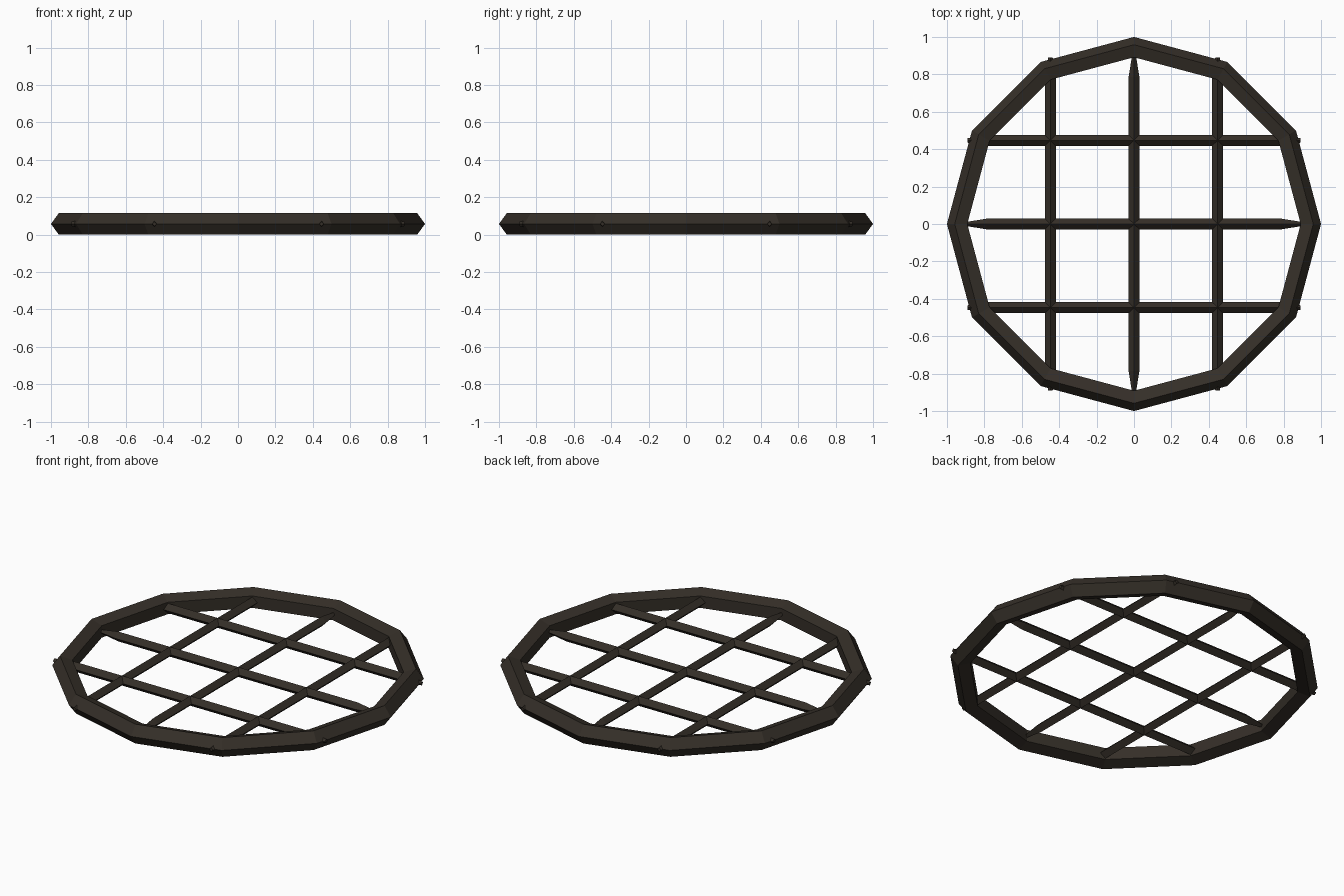
import bpy, bmesh
from math import cos, sin, pi

if "Cube" in bpy.data.objects:
    bpy.data.objects.remove(bpy.data.objects["Cube"])

Z = 0.057          # mid height of the grate
R_TUBE = 0.06      # pentagonal rim section radius

mat = bpy.data.materials.new("dark_iron")
mat.diffuse_color = (0.035, 0.028, 0.021, 1)
mat.use_nodes = True
mat.node_tree.nodes["Principled BSDF"].inputs["Base Color"].default_value = mat.diffuse_color


def make_object(name, bm):
    bmesh.ops.recalc_face_normals(bm, faces=bm.faces)
    mesh = bpy.data.meshes.new(name)
    bm.to_mesh(mesh)
    bm.free()
    mesh.materials.append(mat)
    obj = bpy.data.objects.new(name, mesh)
    bpy.context.collection.objects.link(obj)
    return obj


def skin(bm, rings, closed):
    """Join matching vertex loops with quads."""
    n = len(rings[0])
    for i in range(len(rings) if closed else len(rings) - 1):
        a, b = rings[i], rings[(i + 1) % len(rings)]
        for j in range(n):
            k = (j + 1) % n
            bm.faces.new((a[j], a[k], b[k], b[j]))


# Twelve-sided rim with a five-sided section, point outward
bm = bmesh.new()
rings = []
for i in range(12):
    a = i * pi / 6
    ring = []
    for j in range(5):
        t = j * 2 * pi / 5
        r = 1 - R_TUBE + R_TUBE * cos(t)
        ring.append(bm.verts.new((r * cos(a), r * sin(a), Z + R_TUBE * sin(t))))
    rings.append(ring)
skin(bm, rings, True)
make_object("rim", bm)


# Diamond-section bar along x with tapered blunt ends
def make_bar(name, offset, turn):
    bm = bmesh.new()
    rings = []
    for x, r in ((-0.89, 0.012), (-0.785, 0.029), (0.785, 0.029), (0.89, 0.012)):
        rings.append([bm.verts.new((x, r * cos(j * pi / 2), r * sin(j * pi / 2)))
                      for j in range(4)])
    skin(bm, rings, False)
    bm.faces.new(rings[0])
    bm.faces.new(rings[-1])
    obj = make_object(name, bm)
    obj.rotation_euler.z = turn
    obj.location = (offset, 0, Z) if turn else (0, offset, Z)


# Three bars each way
for i, d in enumerate((-0.447, 0, 0.447), 1):
    make_bar(f"cross_bar_{i}", d, 0)
    make_bar(f"long_bar_{i}", d, pi / 2)
